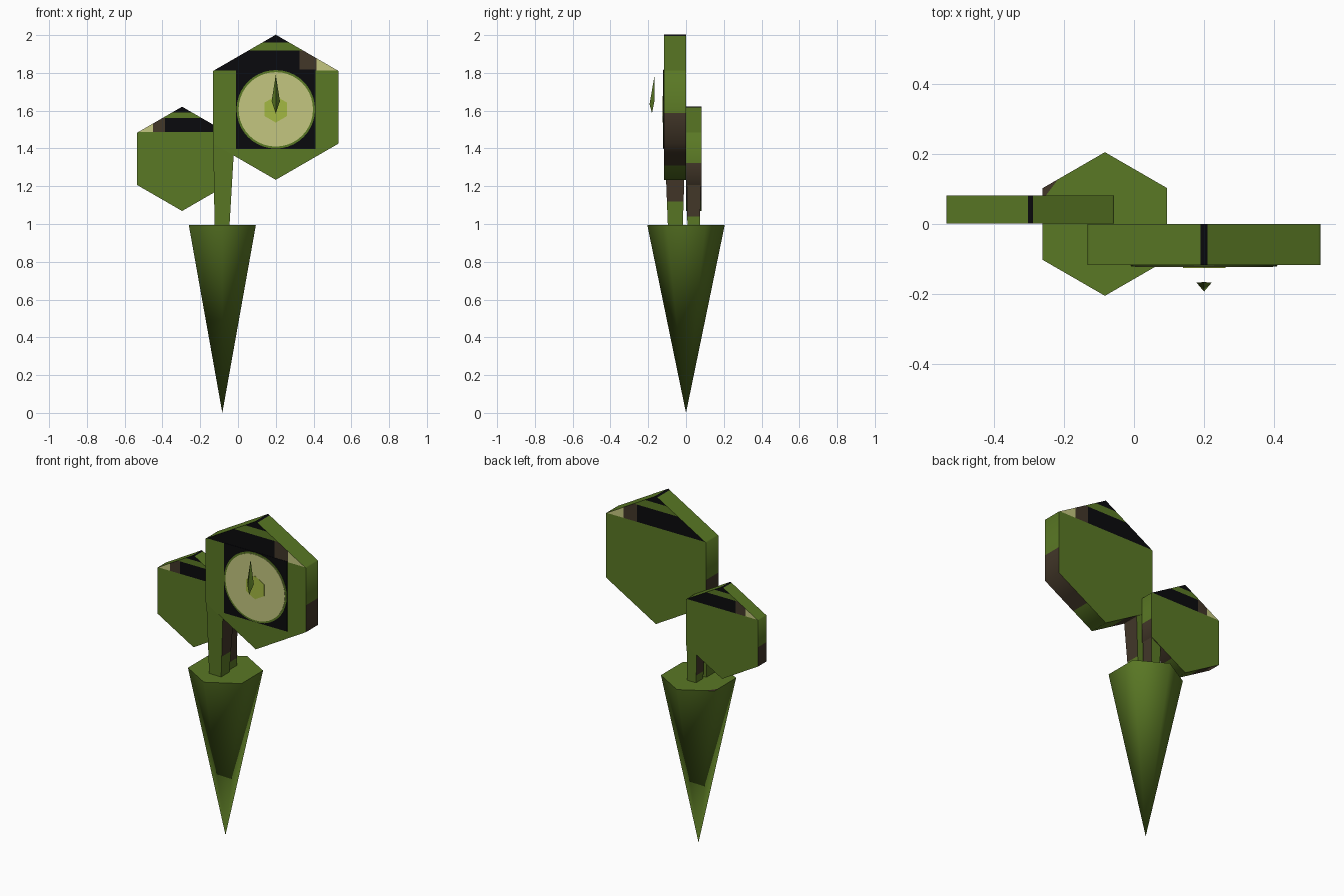
import bpy, bmesh, math
from mathutils import Vector

if "Cube" in bpy.data.objects:
    bpy.data.objects.remove(bpy.data.objects["Cube"], do_unlink=True)


def material(name, rgb):
    m = bpy.data.materials.new(name)
    m.use_nodes = True
    m.diffuse_color = (*rgb, 1)
    bsdf = next(n for n in m.node_tree.nodes if n.type == 'BSDF_PRINCIPLED')
    bsdf.inputs["Base Color"].default_value = (*rgb, 1)
    bsdf.inputs["Roughness"].default_value = 0.9
    return m


MATS = [
    material("leaf green", (0.102, 0.188, 0.018)),
    material("black", (0.003, 0.003, 0.004)),
    material("bark brown", (0.055, 0.038, 0.022)),
    material("cream", (0.55, 0.565, 0.216)),
    material("lime", (0.37, 0.485, 0.055)),
]
GREEN, BLACK, BROWN, CREAM, LIME = range(len(MATS))


def finish(name, bm, rule, angle=65):
    """Turn a bmesh into an object, colouring each face by the rule."""
    bmesh.ops.recalc_face_normals(bm, faces=bm.faces)
    for f in bm.faces:
        f.material_index = rule(f.calc_center_median(), f.normal)
    me = bpy.data.meshes.new(name)
    bm.to_mesh(me)
    bm.free()
    for m in MATS:
        me.materials.append(m)
    ob = bpy.data.objects.new(name, me)
    bpy.context.collection.objects.link(ob)
    bpy.ops.object.select_all(action='DESELECT')
    ob.select_set(True)
    bpy.context.view_layer.objects.active = ob
    bpy.ops.object.shade_smooth_by_angle(angle=math.radians(angle))


def loft(bottom, top):
    """Closed solid between two rings with equal point counts."""
    bm = bmesh.new()
    a = [bm.verts.new(p) for p in bottom]
    b = [bm.verts.new(p) for p in top]
    bm.faces.new(a)
    bm.faces.new(b)
    for i in range(len(a)):
        j = (i + 1) % len(a)
        bm.faces.new((a[i], a[j], b[j], b[i]))
    return bm


def cut(bm, point, normal, geom=None):
    geom = geom or bm.verts[:] + bm.edges[:] + bm.faces[:]
    bmesh.ops.bisect_plane(bm, geom=geom, plane_co=point, plane_no=normal)


def disc_ring(cx, cz, r, y, sides):
    """Ring facing the front, first corner pointing up."""
    turn = 2 * math.pi / sides
    return [(cx + r * math.sin(i * turn), y, cz + r * math.cos(i * turn))
            for i in range(sides)]


def head(name, cx, cz, r, y0, y1, side):
    """Hexagonal head with bands of colour; side mirrors the pattern."""
    bm = loft(disc_ring(cx, cz, r, y0, 6), disc_ring(cx, cz, r, y1, 6))
    for v in (-0.8, -0.08, 0.51, 0.78, 0.89, 0.985):
        cut(bm, (cx, 0, cz + v * r), (0, 0, 1))
    for u in (0.325, 0.56):
        cut(bm, (cx + side * u * r, 0, cz), (1, 0, 0))

    def rule(c, n):
        u, v = side * (c.x - cx) / r, (c.z - cz) / r
        if abs(n.y) < 0.5:
            return BLACK if v > 0.985 else BROWN if -0.8 < v < -0.08 else GREEN
        if v > 0.89:
            return BLACK
        if 0.51 < v < 0.78:
            return BLACK if u < 0.325 else BROWN if u < 0.56 else CREAM
        return GREEN

    finish(name, bm, rule)


def stem(name, low, high, z0, z1, brown_z):
    """Tapered square stem; low and high are (x0, x1, y0, y1)."""
    def ring(x0, x1, y0, y1, z):
        return [(x0, y0, z), (x1, y0, z), (x1, y1, z), (x0, y1, z)]
    bm = loft(ring(*low, z0), ring(*high, z1))
    cut(bm, (0, 0, brown_z), (0, 0, 1))
    finish(name, bm, lambda c, n: BROWN if abs(n.x) > 0.7 and c.z > brown_z else GREEN)


# Spike: hexagonal cone standing on its tip, with a brown nick on its cap
bm = bmesh.new()
tip = bm.verts.new((-0.083, 0, 0))
rim = [bm.verts.new((-0.083 + 0.205 * math.sin(i * math.pi / 3),
                     0.205 * math.cos(i * math.pi / 3), 0.995)) for i in range(6)]
cap = bm.faces.new(rim)
for i in range(6):
    bm.faces.new((rim[i], rim[(i + 1) % 6], tip))
nick, nick_dir = Vector((-0.215, 0.13, 1)), Vector((-0.8, 0.6, 0))
cut(bm, nick, nick_dir, [cap] + cap.edges[:] + cap.verts[:])
finish("spike", bm, lambda c, n: BROWN if n.z > 0.9 and (c - nick).dot(nick_dir) > 0 else GREEN)

# Heads and their stems
head("large_head", 0.2, 1.618, 0.384, -0.117, 0.0, 1)
head("small_head", -0.296, 1.345, 0.276, 0.001, 0.081, -1)
stem("large_stem", (-0.124, -0.045, -0.096, -0.017),
     (-0.131, -0.018, -0.114, -0.003), 0.99, 1.45, 1.12)
stem("small_stem", (-0.118, -0.06, 0.007, 0.074),
     (-0.13, -0.058, 0.003, 0.079), 0.99, 1.3, 1.04)

# Dial on the front of the large head
bm = loft([(0.2 + x, -0.116, 1.607 + z) for x, z in ((-.21, -.21), (.21, -.21), (.21, .21), (-.21, .21))],
          [(0.2 + x, -0.119, 1.607 + z) for x, z in ((-.21, -.21), (.21, -.21), (.21, .21), (-.21, .21))])
finish("dial_plate", bm, lambda c, n: BLACK, 30)
for name, r, y, sides, colour in (("dial_rim", 0.208, -0.121, 40, GREEN),
                                  ("dial_face", 0.197, -0.123, 40, CREAM),
                                  ("dial_centre", 0.07, -0.125, 6, LIME)):
    bm = loft(disc_ring(0.2, 1.607, r, -0.118, sides), disc_ring(0.2, 1.607, r, y, sides))
    finish(name, bm, lambda c, n, k=colour: k, 30)

# Needle floating in front of the dial: folded leaf shape
bm = bmesh.new()
top, left, low, right, front, back = [bm.verts.new(p) for p in (
    (0.2, -0.166, 1.79), (0.178, -0.167, 1.65), (0.2, -0.18, 1.585),
    (0.222, -0.167, 1.65), (0.2, -0.193, 1.635), (0.2, -0.178, 1.64))]
outline = (top, left, low, right)
for ridge in (front, back):
    for i in range(4):
        bm.faces.new((outline[i], outline[(i + 1) % 4], ridge))
finish("dial_needle", bm, lambda c, n: GREEN, 30)
